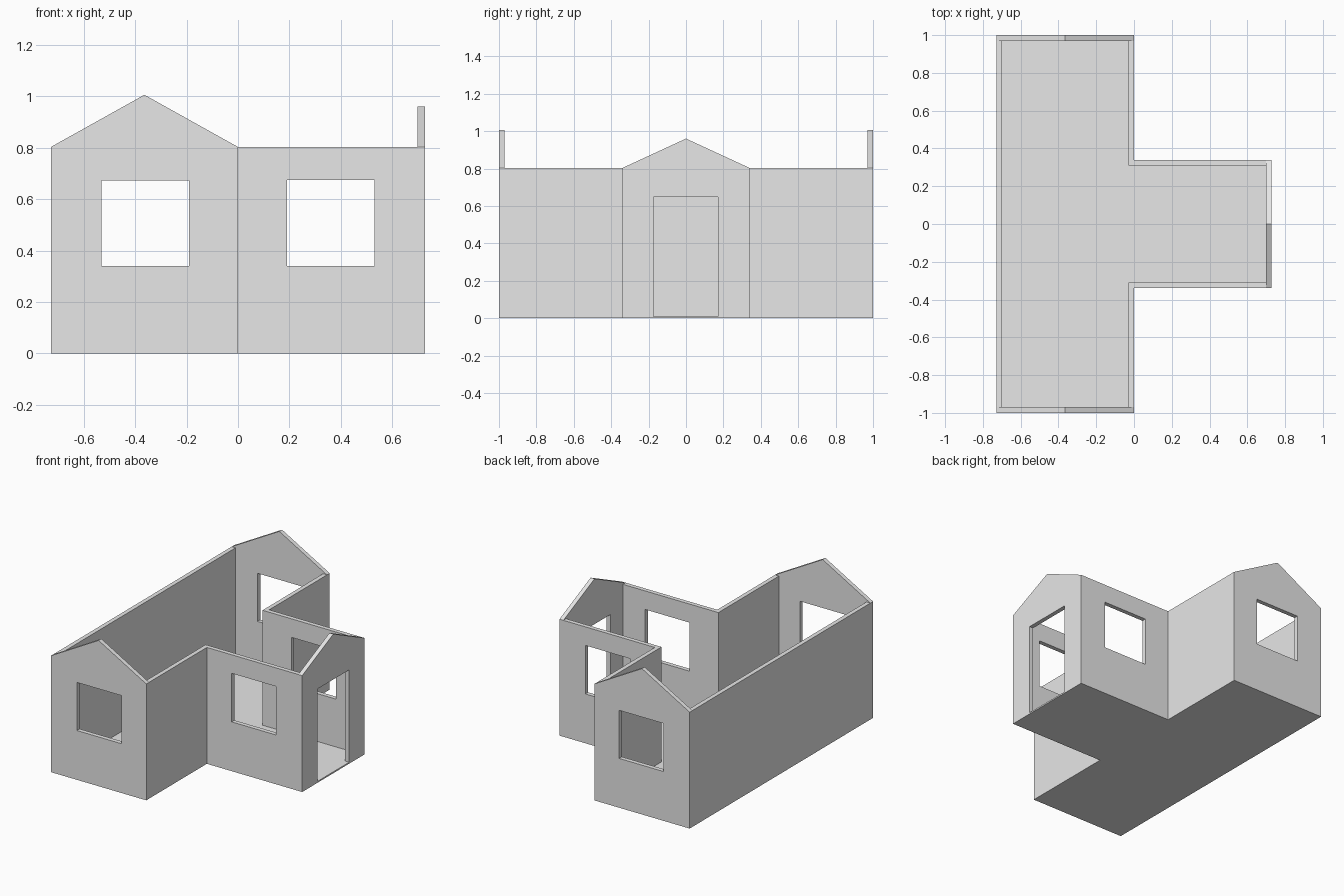
import bpy, bmesh
from mathutils import Vector

cube = bpy.data.objects.get("Cube")
if cube:
    bpy.data.objects.remove(cube, do_unlink=True)

END_X, END_Y, WING_Y = 0.728, 1.0, 0.34   # outer footprint
THICK, FLOOR, EAVE = 0.03, 0.01, 0.803    # wall thickness and heights
MAIN_PEAK, WING_PEAK = 1.006, 0.96

grey = bpy.data.materials.new("plain grey")
grey.use_nodes = True
grey.diffuse_color = (0.8, 0.8, 0.8, 1)
grey.node_tree.nodes["Principled BSDF"].inputs["Base Color"].default_value = (0.8, 0.8, 0.8, 1)


def slab(name, loops, place, push):
    """Fill flat loops (outline, then openings) and thicken them along push."""
    bm = bmesh.new()
    push = Vector(push)
    edges = []
    for loop in loops:
        verts = [bm.verts.new(place(a, b)) for a, b in loop]
        edges += [bm.edges.new((v, verts[i - 1])) for i, v in enumerate(verts)]
    bmesh.ops.triangle_fill(bm, edges=edges, use_beauty=True, normal=push.normalized())
    result = bmesh.ops.extrude_face_region(bm, geom=bm.faces[:], use_keep_orig=True)
    moved = [g for g in result["geom"] if isinstance(g, bmesh.types.BMVert)]
    bmesh.ops.translate(bm, verts=moved, vec=push)
    bmesh.ops.recalc_face_normals(bm, faces=bm.faces[:])
    mesh = bpy.data.meshes.new(name)
    bm.to_mesh(mesh)
    bm.free()
    mesh.materials.append(grey)
    obj = bpy.data.objects.new(name, mesh)
    bpy.context.collection.objects.link(obj)
    return obj


def rect(a0, a1, b0, b1):
    return [(a0, b0), (a1, b0), (a1, b1), (a0, b1)]


def gable(a0, a1, peak):
    return [(a0, FLOOR), (a1, FLOOR), (a1, EAVE), ((a0 + a1) / 2, peak), (a0, EAVE)]


def wall_along_x(name, loops, y, inward):
    return slab(name, loops, lambda a, z: (a, y, z), (0, inward * THICK, 0))


def wall_along_y(name, loops, x, inward):
    return slab(name, loops, lambda a, z: (x, a, z), (inward * THICK, 0, 0))


# T-shaped floor
half = [(0, WING_Y), (0, END_Y), (-END_X, END_Y)]
footprint = [(END_X, WING_Y)] + half + [(x, -y) for x, y in reversed(half)] + [(END_X, -WING_Y)]
slab("floor", [footprint], lambda x, y: (x, y, 0), (0, 0, FLOOR))

# Walls that repeat at the front and the back
for side, label in ((-1, "front"), (1, "back")):
    wall_along_x(label + "_gable_wall",
                 [gable(-END_X, 0, MAIN_PEAK), rect(-0.53, -0.19, 0.34, 0.672)],
                 side * END_Y, -side)
    wall_along_x(label + "_wing_wall",
                 [rect(-THICK, END_X - THICK, FLOOR, EAVE), rect(0.19, 0.53, 0.34, 0.675)],
                 side * WING_Y, -side)
    y0, y1 = sorted((side * WING_Y, side * (END_Y - THICK)))
    wall_along_y(label + "_inner_side_wall", [rect(y0, y1, FLOOR, EAVE)], 0, -1)

# Long plain wall opposite the wing
wall_along_y("long_wall", [rect(THICK - END_Y, END_Y - THICK, FLOOR, EAVE)], -END_X, 1)

# Wing end gable with the doorway open down to the floor
roofline = gable(-WING_Y, WING_Y, WING_PEAK)
doorway = [(-0.175, FLOOR), (-0.175, 0.647), (0.172, 0.647), (0.172, FLOOR)]
wall_along_y("door_gable_wall", [roofline[:1] + doorway + roofline[1:]], END_X, -1)
